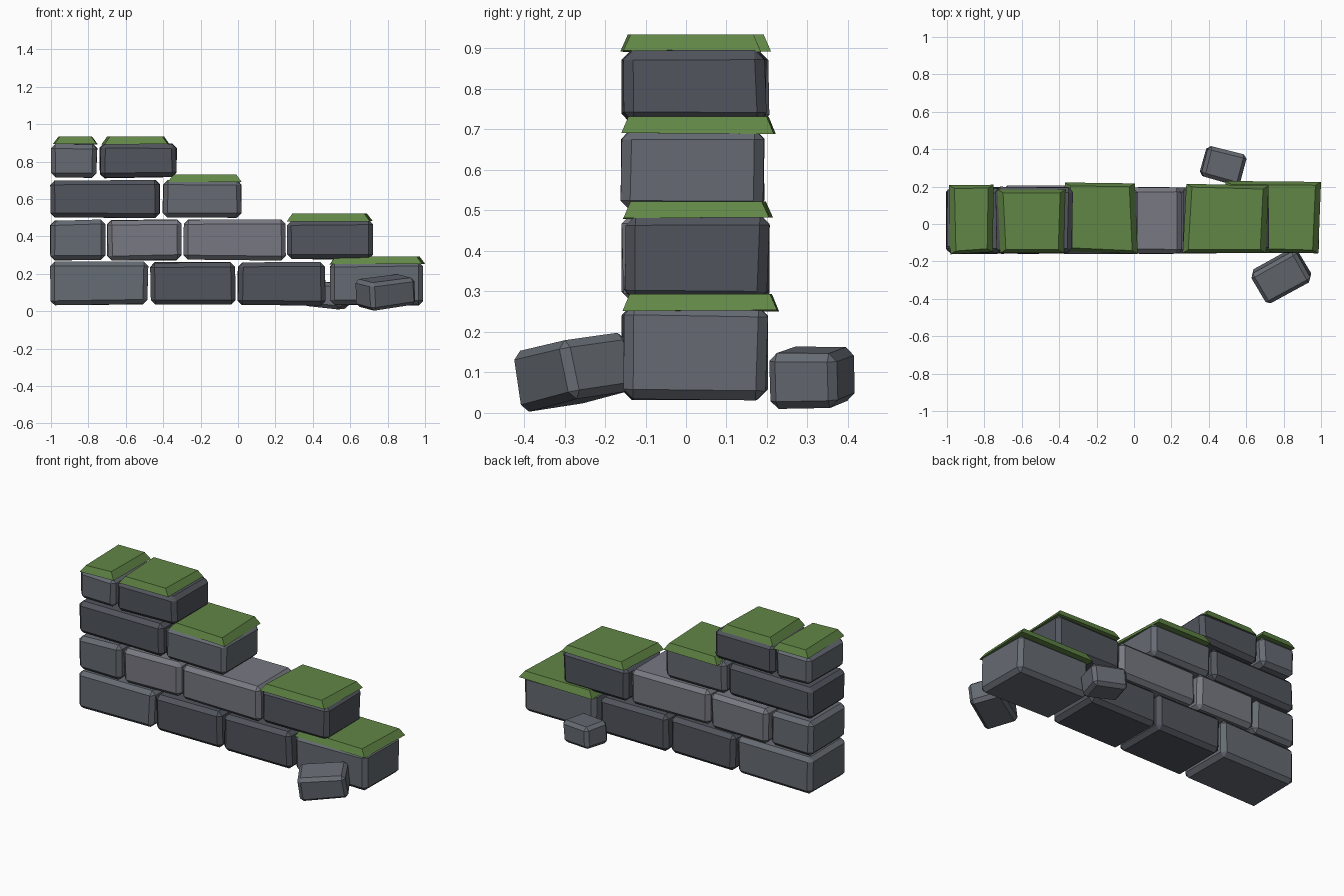
import bpy, bmesh, random
from math import radians
from mathutils import Vector, Matrix, Euler

if "Cube" in bpy.data.objects:
    bpy.data.objects.remove(bpy.data.objects["Cube"])

random.seed(4)


def material(name, rgb):
    m = bpy.data.materials.new(name)
    m.diffuse_color = (*rgb, 1)
    m.use_nodes = True
    m.node_tree.nodes["Principled BSDF"].inputs["Base Color"].default_value = m.diffuse_color
    return m


moss_mat = material("moss_green", (0.12, 0.24, 0.06))
# Slate tones: light, mid, dark
slate = {"L": material("slate_light", (0.188, 0.192, 0.223)),
         "M": material("slate_mid", (0.132, 0.147, 0.170)),
         "D": material("slate_dark", (0.082, 0.090, 0.108))}


def finish(bm, name, mat):
    bmesh.ops.recalc_face_normals(bm, faces=bm.faces)
    me = bpy.data.meshes.new(name)
    bm.to_mesh(me)
    bm.free()
    me.materials.append(mat)
    ob = bpy.data.objects.new(name, me)
    bpy.context.collection.objects.link(ob)
    return ob


def stone(name, tone, center, size, rot=(0, 0, 0), jitter=0.005, chamfer=0.024):
    """Slightly irregular block with single-step chamfered edges."""
    bm = bmesh.new()
    bmesh.ops.create_cube(bm, size=1)
    for v in bm.verts:
        v.co = Vector(c * s for c, s in zip(v.co, size))
        v.co += Vector(random.uniform(-jitter, jitter) for _ in range(3))
    bmesh.ops.bevel(bm, geom=bm.edges[:], offset=chamfer, segments=1,
                    affect='EDGES', profile=0.5)
    e = Euler([radians(a) for a in rot])
    bm.transform(Matrix.Translation(center) @ e.to_matrix().to_4x4())
    return finish(bm, name, slate[tone])


def moss(name, corners, z, height=0.042, inset=0.03):
    """Overhanging moss cap: wide rim tapering to a smaller flat top."""
    bm = bmesh.new()
    mid = sum((Vector(c) for c in corners), Vector((0, 0))) / 4
    rim, top = [], []
    for x, y in corners:
        rim.append(bm.verts.new((x, y, z + random.uniform(-0.003, 0.003))))
        tx = x + (inset if x < mid.x else -inset)
        ty = y + (0.6 * inset if y < mid.y else -0.6 * inset)
        top.append(bm.verts.new((tx, ty, z + height)))
    bm.faces.new(rim[::-1])
    bm.faces.new(top)
    for i in range(4):
        j = (i + 1) % 4
        bm.faces.new((rim[i], rim[j], top[j], top[i]))
    return finish(bm, name, moss_mat)


# Stone courses, each (z bottom, z top, tones, x spans), stepping down to the right
courses = [
    (0.035, 0.262, "MDDM", [(-1, -0.482), (-0.467, -0.015), (0, 0.468), (0.488, 0.992)]),
    (0.275, 0.487, "MLLD", [(-1, -0.712), (-0.697, -0.305), (-0.293, 0.251), (0.265, 0.72)]),
    (0.502, 0.697, "DM", [(-1, -0.418), (-0.4, 0.016)]),
    (0.715, 0.895, "MD", [(-1, -0.755), (-0.737, -0.33)]),
]
for r, (z0, z1, tones, spans) in enumerate(courses):
    for i, (x0, x1) in enumerate(spans):
        y = 0.022 + random.uniform(-0.006, 0.006)
        stone(f"course_{r + 1}_stone_{i + 1}", tones[i],
              ((x0 + x1) / 2, y, (z0 + z1) / 2), (x1 - x0, 0.352, z1 - z0))

# Moss caps on the exposed stones (rim corners seen from above)
caps = [
    ([(-0.982, -0.162), (-0.755, -0.15), (-0.75, 0.21), (-0.99, 0.208)], 0.892),
    ([(-0.715, -0.155), (-0.375, -0.155), (-0.365, 0.185), (-0.73, 0.185)], 0.892),
    ([(-0.375, -0.145), (0.02, -0.16), (0.005, 0.217), (-0.37, 0.222)], 0.69),
    ([(0.26, -0.155), (0.705, -0.155), (0.72, 0.205), (0.28, 0.215)], 0.48),
    ([(0.492, -0.145), (0.985, -0.157), (1.0, 0.225), (0.49, 0.23)], 0.252),
]
for i, (corners, z) in enumerate(caps):
    moss(f"moss_cap_{i + 1}", corners, z)

# Fallen stones in front of and behind the low end
stone("fallen_stone_front", "M", (0.788, -0.277, 0.102), (0.275, 0.19, 0.15),
      (7, -7, 29), 0.003, 0.02)
stone("fallen_stone_back", "M", (0.475, 0.313, 0.088), (0.212, 0.17, 0.135),
      (0, 6, -15), 0.003, 0.02)
